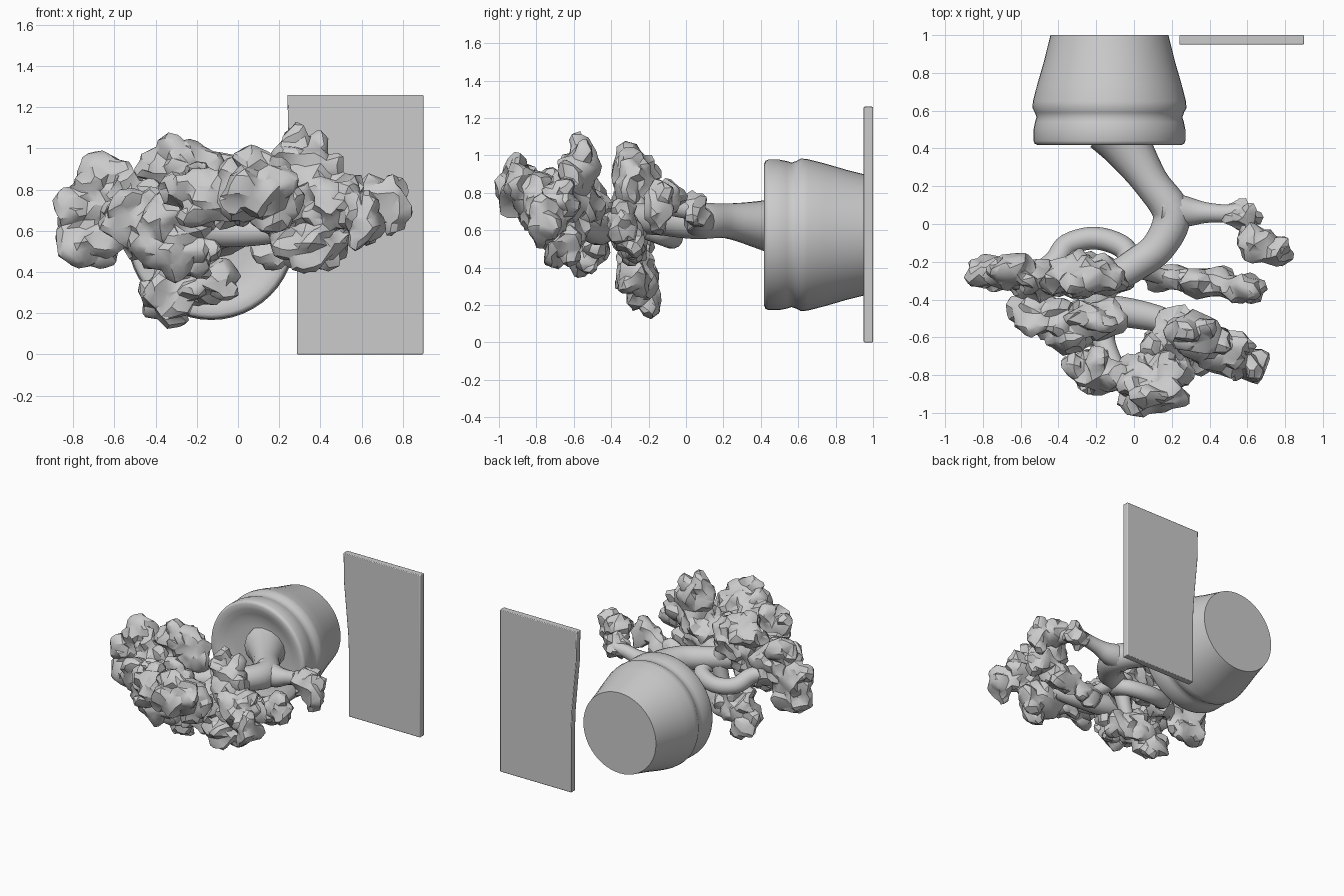
import bpy, bmesh, math, random
from mathutils import Vector, noise

random.seed(4)


def finish(name, bm, angle=40):
    bmesh.ops.recalc_face_normals(bm, faces=bm.faces)
    me = bpy.data.meshes.new(name)
    bm.to_mesh(me)
    bm.free()
    ob = bpy.data.objects.new(name, me)
    bpy.context.collection.objects.link(ob)
    bpy.ops.object.select_all(action='DESELECT')
    ob.select_set(True)
    bpy.context.view_layer.objects.active = ob
    bpy.ops.object.shade_smooth_by_angle(angle=math.radians(angle))
    return ob


def bridge(bm, rings):
    n = len(rings[0])
    for a, b in zip(rings, rings[1:]):
        for i in range(n):
            bm.faces.new((a[i], a[(i + 1) % n], b[(i + 1) % n], b[i]))
    bm.faces.new(rings[0])
    bm.faces.new(rings[-1])


# Pot lying on its side: profile (radius, y) turned around the y axis
profile = [(0.312, 1.0), (0.347, 0.86), (0.382, 0.74), (0.405, 0.65), (0.408, 0.615),
           (0.395, 0.59), (0.386, 0.565), (0.394, 0.54), (0.402, 0.5), (0.402, 0.44),
           (0.396, 0.425), (0.38, 0.418), (0.34, 0.425), (0.30, 0.44), (0.26, 0.455), (0.2, 0.46)]
bm = bmesh.new()
bridge(bm, [[bm.verts.new((-0.13 + r * math.cos(t * math.tau / 48), y,
                           0.575 + r * math.sin(t * math.tau / 48))) for t in range(48)]
            for r, y in profile])
finish("pot", bm, 50)

# Standing slab with a slightly stepped left edge
outline = [(0.9, 0), (0.9, 1.26), (0.24, 1.26), (0.245, 1.02), (0.262, 0.84),
           (0.28, 0.64), (0.286, 0.5), (0.286, 0)]
bm = bmesh.new()
bridge(bm, [[bm.verts.new((x, y, z)) for x, z in outline] for y in (0.95, 1.0)])
slab = finish("slab", bm, 30)
bev = slab.modifiers.new("edge", 'BEVEL')
bev.width = 0.005
bev.segments = 2


# Trunk and branches: tapering tubes through a few points (x, y, z, radius)
def tube(name, pts, sides=14):
    P = [Vector(p) for p in pts]
    P = [P[0] * 2 - P[1]] + P + [P[-1] * 2 - P[-2]]
    path = []
    for i in range(1, len(P) - 2):
        a, b, c, d = P[i - 1:i + 3]
        for k in range(5):
            t = k / 5
            path.append(0.5 * (2 * b + (c - a) * t + (2 * a - 5 * b + 4 * c - d) * t * t
                               + (3 * b - a - 3 * c + d) * t ** 3))
    path.append(P[-2])
    bm = bmesh.new()
    rings = []
    up = Vector((0, 0, 1))
    for i, p in enumerate(path):
        d = (path[min(i + 1, len(path) - 1)] - path[max(i - 1, 0)]).xyz.normalized()
        u = (up - d * up.dot(d)).normalized()
        v = d.cross(u)
        rings.append([bm.verts.new(p.xyz + abs(p.w) * (u * math.sin(j * math.tau / sides)
                                                       + v * math.cos(j * math.tau / sides)))
                      for j in range(sides)])
    bridge(bm, rings)
    return finish(name, bm, 60)


tube("trunk", [(-0.1, 0.5, 0.62, 0.16), (-0.03, 0.4, 0.63, 0.13), (0.09, 0.22, 0.65, 0.095),
               (0.2, 0.05, 0.65, 0.1), (0.13, -0.12, 0.66, 0.09), (0.0, -0.22, 0.66, 0.085),
               (-0.15, -0.32, 0.66, 0.08), (-0.2, -0.44, 0.64, 0.08)])
tube("right_branch", [(0.15, 0.08, 0.65, 0.1), (0.28, 0.065, 0.65, 0.08), (0.38, 0.06, 0.67, 0.055),
                      (0.48, 0.055, 0.69, 0.048), (0.58, 0.05, 0.7, 0.05), (0.62, -0.1, 0.73, 0.05)])
tube("loop_branch", [(-0.02, -0.24, 0.62, 0.06), (-0.05, -0.13, 0.58, 0.06),
                     (-0.2, -0.075, 0.56, 0.06), (-0.35, -0.11, 0.58, 0.06),
                     (-0.42, -0.2, 0.64, 0.06), (-0.55, -0.27, 0.68, 0.04)])
tube("front_branch", [(-0.3, -0.45, 0.62, 0.07), (-0.1, -0.46, 0.6, 0.08),
                      (0.12, -0.5, 0.6, 0.07), (0.3, -0.56, 0.62, 0.05)])
tube("tip_branch", [(-0.15, -0.48, 0.64, 0.06), (-0.16, -0.62, 0.68, 0.06), (-0.1, -0.76, 0.74, 0.05)])
tube("upper_branch", [(-0.1, -0.26, 0.68, 0.06), (-0.18, -0.27, 0.8, 0.05), (-0.25, -0.28, 0.9, 0.04)])
tube("lower_branch", [(-0.1, -0.26, 0.62, 0.06), (-0.14, -0.26, 0.48, 0.05), (-0.2, -0.26, 0.33, 0.04)])
tube("side_branch", [(0.03, -0.24, 0.62, 0.05), (0.16, -0.28, 0.54, 0.04), (0.36, -0.3, 0.55, 0.04)])


# Foliage: craggy lumps scattered in flat pads, fused into one surface per pad
def foliage(name, lumps):
    bm = bmesh.new()
    for x, y, z, rx, ry, rz in lumps:
        c, s = Vector((x, y, z)), Vector((rx, ry * 1.15, rz))
        parts = [(c, s * 0.82)]
        for k in range(7):
            a = k * math.tau / 7 + random.uniform(-.3, .3)
            off = Vector((math.cos(a) * rx, random.uniform(-.65, .6) * ry, math.sin(a) * rz)) * 0.66
            parts.append((c + off, s * random.uniform(0.36, 0.5)))
        for pc, ps in parts:
            ball = bmesh.ops.create_icosphere(bm, subdivisions=3, radius=1)["verts"]
            for v in ball:
                q = v.co.copy()
                p = pc + Vector(a * b for a, b in zip(q, ps))
                n = noise.noise(p * 12) * 0.42 + noise.cell(p * 17) * 0.2
                v.co = pc + Vector(a * b for a, b in zip(q * (1 + n), ps))
    ob = finish(name, bm)
    rm = ob.modifiers.new("fuse", 'REMESH')
    rm.mode = 'VOXEL'
    rm.voxel_size = 0.012
    dec = ob.modifiers.new("facets", 'DECIMATE')
    dec.ratio = 0.05
    bpy.ops.object.convert(target='MESH')
    bpy.ops.object.shade_smooth_by_angle(angle=math.radians(32))


foliage("left_foliage", [(-.65, -.26, .86, .15, .09, .12), (-.75, -.25, .7, .15, .09, .13),
                         (-.72, -.27, .54, .17, .09, .12), (-.52, -.3, .72, .16, .12, .16)])
foliage("upper_foliage", [(-.3, -.28, .92, .18, .12, .13), (-.16, -.27, .86, .13, .11, .14),
                          (-.25, -.3, .74, .16, .1, .12)])
foliage("lower_foliage", [(-.33, -.23, .28, .15, .1, .14), (-.13, -.28, .36, .15, .1, .11),
                          (-.27, -.28, .44, .12, .1, .1)])
foliage("side_foliage", [(.2, -.29, .5, .13, .08, .08), (.4, -.31, .57, .16, .09, .12),
                         (.57, -.34, .64, .12, .09, .11)])
foliage("middle_foliage", [(-.47, -.49, .65, .18, .12, .16), (-.28, -.54, .51, .19, .12, .14),
                           (-.2, -.5, .75, .16, .11, .14), (-.33, -.58, .66, .13, .1, .14)])
foliage("front_right_foliage", [(.31, -.58, .94, .14, .11, .16), (.24, -.59, .7, .18, .14, .17),
                                (.36, -.66, .54, .17, .12, .13), (.46, -.68, .75, .17, .12, .15),
                                (.59, -.74, .66, .12, .1, .14), (.38, -.62, .84, .14, .11, .14)])
foliage("front_foliage", [(.08, -.88, .82, .19, .13, .17), (-.2, -.77, .78, .17, .13, .14),
                          (.15, -.78, .74, .15, .13, .15), (-.04, -.8, .74, .15, .12, .13)])
foliage("far_right_foliage", [(.57, .05, .7, .1, .08, .1), (.65, -.11, .76, .1, .1, .11),
                              (.75, -.15, .72, .09, .08, .13)])
